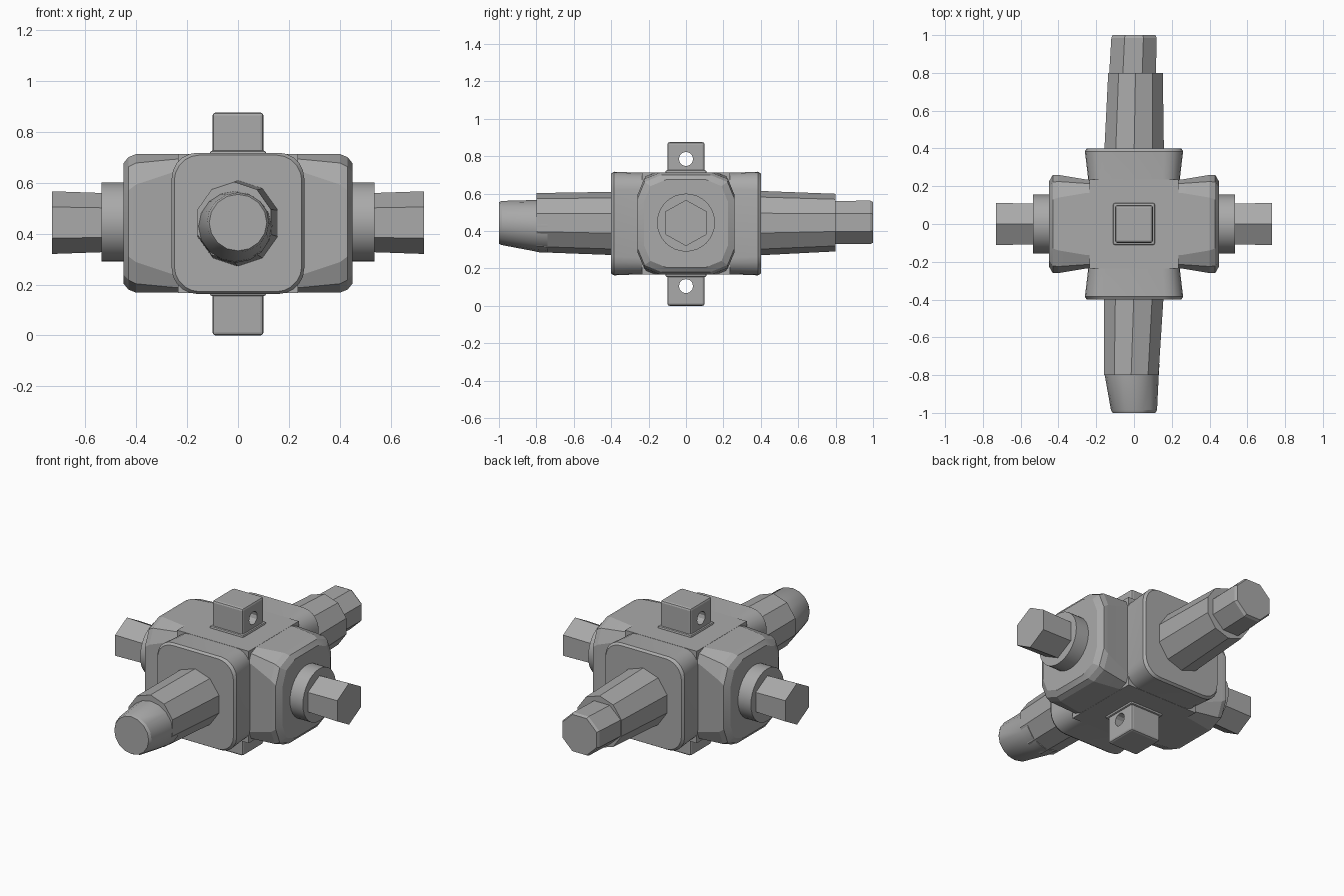
import bpy, bmesh, math
from mathutils import Vector

if "Cube" in bpy.data.objects:
    bpy.data.objects.remove(bpy.data.objects["Cube"], do_unlink=True)

MID = 0.44  # height of the shaft axes
steel = bpy.data.materials.new("grey steel")
steel.use_nodes = True
grey = (0.4, 0.4, 0.4, 1)
steel.diffuse_color = grey
steel.node_tree.nodes["Principled BSDF"].inputs["Base Color"].default_value = grey


def finish(name, bm, smooth=25):
    bmesh.ops.recalc_face_normals(bm, faces=bm.faces)
    mesh = bpy.data.meshes.new(name)
    bm.to_mesh(mesh)
    bm.free()
    mesh.materials.append(steel)
    ob = bpy.data.objects.new(name, mesh)
    bpy.context.collection.objects.link(ob)
    bpy.ops.object.select_all(action="DESELECT")
    ob.select_set(True)
    bpy.context.view_layer.objects.active = ob
    if smooth:
        bpy.ops.object.shade_smooth_by_angle(angle=math.radians(smooth))
    return ob


def ellipse(w, h, n, turn=0.0):
    return [(w * math.cos(turn + math.tau * i / n), h * math.sin(turn + math.tau * i / n))
            for i in range(n)]


def rounded(w, h, r, steps):
    pts = []
    for q, (sx, sy) in enumerate([(1, 1), (-1, 1), (-1, -1), (1, -1)]):
        for i in range(steps + 1):
            a = (q + i / steps) * math.pi / 2
            pts.append((sx * (w - r) + r * math.cos(a), sy * (h - r) + r * math.sin(a)))
    return pts


def loft(name, axis, sections, smooth=25):
    """Skin (distance, side shift, lift, profile) sections along a signed axis."""
    bm = bmesh.new()
    sign = -1 if axis[0] == "-" else 1
    rings = []
    for d, side, lift, prof in sections:
        ring = []
        for u, v in prof:
            u, z, d2 = u + side, MID + v + lift, d * sign
            ring.append(bm.verts.new((d2, u, z) if axis[1] == "x" else (u, d2, z)))
        rings.append(ring)
    for a, b in zip(rings, rings[1:]):
        for i in range(len(a)):
            j = (i + 1) % len(a)
            bm.faces.new((a[i], a[j], b[j], b[i]))
    bm.faces.new(rings[0])
    bm.faces.new(rings[-1])
    return finish(name, bm, smooth)


def box(name, size, centre, bevel=0.0, smooth=0):
    bm = bmesh.new()
    bmesh.ops.create_cube(bm, size=1)
    for v in bm.verts:
        v.co = Vector(a * b for a, b in zip(v.co, size)) + Vector(centre)
    if bevel:
        bmesh.ops.bevel(bm, geom=bm.edges[:], offset=bevel, segments=2,
                        profile=0.5, affect="EDGES")
    return finish(name, bm, smooth)


# housing: square core with two flared arms crossing through it
box("housing_core", (0.47, 0.47, 0.546), (0, 0, MID))
for s, end in (("-", "front"), ("+", "back")):
    loft(end + "_housing_arm", s + "y", [
        (0, 0, 0, rounded(0.23, 0.27, 0.08, 5)),
        (0.26, 0, 0, rounded(0.245, 0.272, 0.09, 5)),
        (0.385, 0, 0, rounded(0.26, 0.277, 0.1, 5)),
        (0.4, 0, 0, rounded(0.25, 0.268, 0.1, 5))])
for s, end in (("-", "right"), ("+", "left")):
    loft(end + "_housing_arm", s + "x", [
        (0, 0, 0, rounded(0.22, 0.272, 0.05, 2)),
        (0.25, 0, 0, rounded(0.235, 0.272, 0.07, 2)),
        (0.4, 0, 0, rounded(0.26, 0.272, 0.12, 2)),
        (0.43, 0, 0, rounded(0.26, 0.26, 0.13, 2)),
        (0.45, 0, 0, rounded(0.225, 0.235, 0.12, 2))], 15)
    # bearing collar and hexagonal stub
    loft(end + "_collar", s + "x", [
        (0.4, 0, 0.005, ellipse(0.155, 0.155, 32)),
        (0.535, 0, 0.005, ellipse(0.155, 0.155, 32))])
    loft(end + "_hex_stub", s + "x", [
        (0.5, 0, 0.003, ellipse(0.125, 0.115, 6, math.pi / 2)),
        (0.73, 0, 0.003, ellipse(0.128, 0.123, 6, math.pi / 2))], 0)

# long tapered shafts with stepped tips
turn = math.pi / 10
loft("front_shaft", "-y", [
    (0.35, 0, 0, ellipse(0.167, 0.17, 10, turn)),
    (0.8, -0.015, 0.005, ellipse(0.152, 0.158, 10, turn))], 0)
loft("front_shaft_tip", "-y", [
    (0.74, -0.01, -0.01, ellipse(0.145, 0.145, 16)),
    (0.8, -0.012, -0.012, ellipse(0.143, 0.138, 16)),
    (0.985, 0, 0.003, ellipse(0.122, 0.118, 16)),
    (1.0, 0, 0.003, ellipse(0.113, 0.111, 16))])
loft("back_shaft", "+y", [
    (0.35, 0, 0.002, ellipse(0.167, 0.174, 10, turn)),
    (0.8, 0.008, 0.005, ellipse(0.152, 0.154, 10, turn))], 0)
loft("back_shaft_tip", "+y", [
    (0.74, -0.01, 0.005, ellipse(0.135, 0.125, 8, math.pi / 8)),
    (0.985, 0, 0.006, ellipse(0.13, 0.126, 8, math.pi / 8)),
    (1.0, 0, 0.006, ellipse(0.122, 0.118, 8, math.pi / 8))], 0)

# lugs above and below, each with a cross hole and a flared foot
for name, z0, z1, hole, foot in (("top_lug", 0.69, 0.875, 0.785, 0.715),
                                 ("bottom_lug", 0.0, 0.19, 0.105, 0.165)):
    lug = box(name, (0.2, 0.2, z1 - z0), (0, 0, (z0 + z1) / 2), 0.012)
    bpy.ops.mesh.primitive_cylinder_add(vertices=12, radius=0.038, depth=0.5,
                                        location=(0, 0, hole),
                                        rotation=(0, math.pi / 2, 0))
    cutter = bpy.context.object
    cutter.hide_render = True
    mod = lug.modifiers.new("hole", "BOOLEAN")
    mod.operation = "DIFFERENCE"
    mod.solver = "EXACT"
    mod.object = cutter
    bpy.context.view_layer.objects.active = lug
    bpy.ops.object.modifier_apply(modifier=mod.name)
    bpy.data.objects.remove(cutter, do_unlink=True)
    box(name + "_foot", (0.22, 0.22, 0.02), (0, 0, foot), 0.008)
